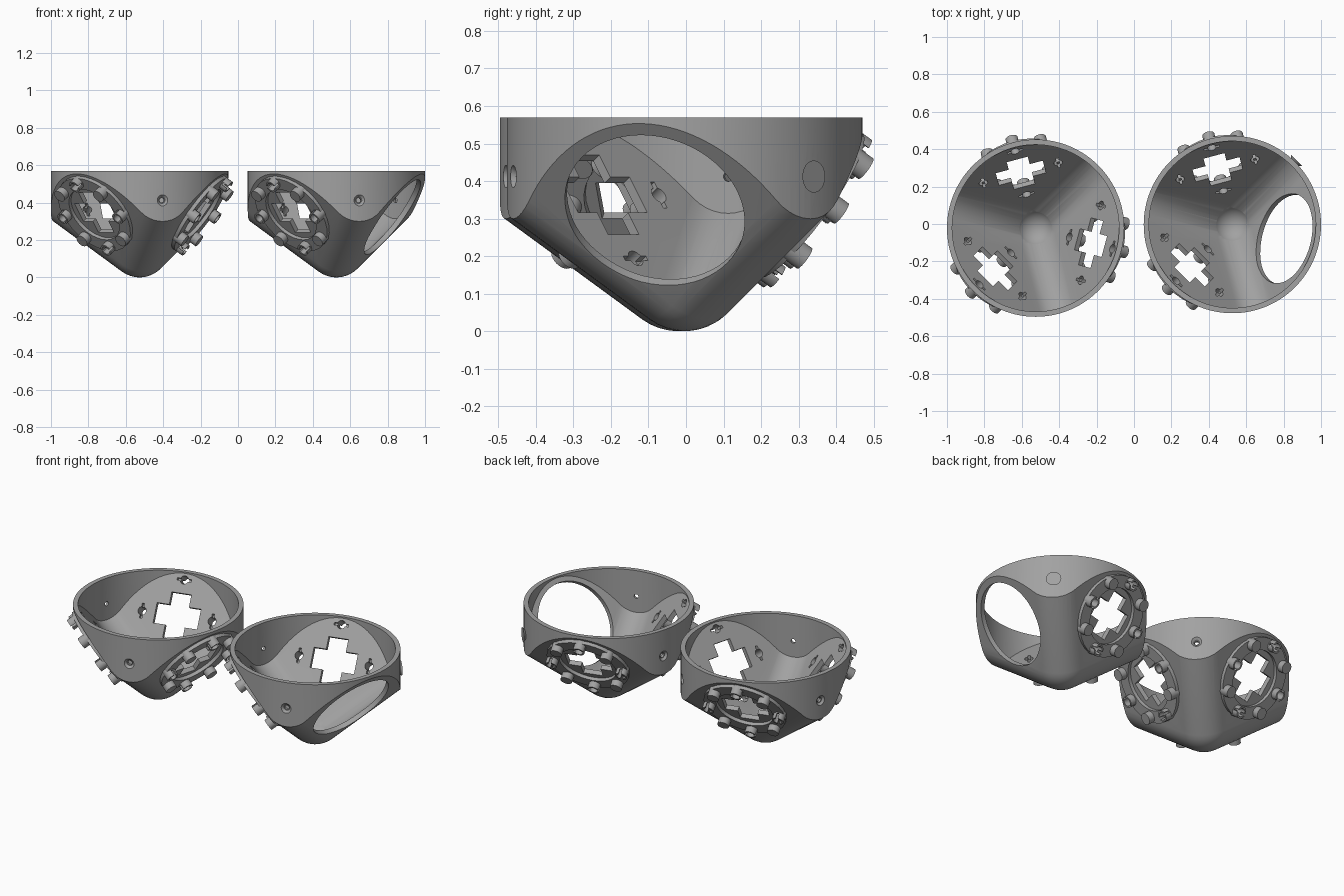
import bpy, bmesh, math
from mathutils import Matrix, Vector

cube = bpy.data.objects.get("Cube")
if cube:
    bpy.data.objects.remove(cube, do_unlink=True)

R, TOP, WALL = 0.474, 0.57, 0.028       # cup radius, rim height, wall
CORNER, FILLET = -0.117, 0.16           # sharp corner height, edge rounding
FACES = [math.radians(a) for a in (-15, 105, 225)]
FACE_DIST = 0.328                       # plate centre, distance from the cup axis

grey = bpy.data.materials.new("matte grey")
grey.diffuse_color = (0.36, 0.36, 0.36, 1)
grey.use_nodes = True
grey.node_tree.nodes["Principled BSDF"].inputs["Base Color"].default_value = (0.36, 0.36, 0.36, 1)


def finish(bm, name, matrix=Matrix()):
    bmesh.ops.recalc_face_normals(bm, faces=bm.faces)
    mesh = bpy.data.meshes.new(name)
    bm.to_mesh(mesh)
    bm.free()
    mesh.transform(matrix)
    mesh.materials.append(grey)
    ob = bpy.data.objects.new(name, mesh)
    bpy.context.collection.objects.link(ob)
    return ob


def rod(name, r, z0, z1, matrix=Matrix(), sides=24, r_top=None):
    bm = bmesh.new()
    bmesh.ops.create_cone(bm, cap_ends=True, segments=sides, radius1=r,
                          radius2=r if r_top is None else r_top, depth=z1 - z0,
                          matrix=Matrix.Translation((0, 0, (z0 + z1) / 2)))
    return finish(bm, name, matrix)


def box(name, size, matrix):
    bm = bmesh.new()
    bmesh.ops.create_cube(bm, size=1, matrix=Matrix.Diagonal((*size, 1)))
    return finish(bm, name, matrix)


def combine(target, tool, operation='DIFFERENCE'):
    mod = target.modifiers.new("combine", 'BOOLEAN')
    mod.operation, mod.object, mod.solver = operation, tool, 'EXACT'
    bpy.ops.object.select_all(action='DESELECT')
    bpy.context.view_layer.objects.active = target
    target.select_set(True)
    bpy.ops.object.modifier_apply(modifier=mod.name)
    bpy.data.objects.remove(tool, do_unlink=True)


def smooth(ob):
    bpy.ops.object.select_all(action='DESELECT')
    bpy.context.view_layer.objects.active = ob
    ob.select_set(True)
    bpy.ops.object.shade_smooth_by_angle(angle=math.radians(32))


def rounded_corner(name, corner_z, fillet):
    """Rounded cube standing on one corner."""
    bm = bmesh.new()
    bmesh.ops.create_cube(bm, size=1.6, matrix=Matrix.Translation((0.8, 0.8, 0.8)))
    bmesh.ops.bevel(bm, geom=bm.edges[:], offset=fillet, segments=10,
                    profile=0.5, affect='EDGES', clamp_overlap=True)
    h, v = math.sqrt(2 / 3), math.sqrt(1 / 3)
    axes = [Vector((-h * math.cos(a), -h * math.sin(a), v)) for a in FACES]
    turn = Matrix(axes).transposed().to_4x4()
    return finish(bm, name, Matrix.Translation((0, 0, corner_z)) @ turn)


def face_frame(a, centre):
    """x runs around the cup, y up the sloped face, z outward."""
    h, v = math.sqrt(2 / 3), math.sqrt(1 / 3)
    c, s = math.cos(a), math.sin(a)
    cols = [Vector((-s, c, 0)), Vector((v * c, v * s, h)), Vector((h * c, h * s, -v))]
    spot = centre + Vector((FACE_DIST * c, FACE_DIST * s, CORNER + math.sqrt(2) * FACE_DIST))
    return Matrix.Translation(spot) @ Matrix(cols).transposed().to_4x4()


def cross_cutter(frame, arm=0.13, half=0.058):
    pts = []
    for k in range(4):
        ca, sa = round(math.cos(k * math.pi / 2)), round(math.sin(k * math.pi / 2))
        for x, y in ((arm, -half), (arm, half), (half, half)):
            pts.append((x * ca - y * sa, x * sa + y * ca, -0.08))
    bm = bmesh.new()
    face = bm.faces.new([bm.verts.new(p) for p in pts])
    out = bmesh.ops.extrude_face_region(bm, geom=[face])
    bmesh.ops.translate(bm, vec=(0, 0, 0.16),
                        verts=[g for g in out["geom"] if isinstance(g, bmesh.types.BMVert)])
    return finish(bm, "cross_cutter", frame)


def spoke(frame, k, radius=0.207):
    return frame @ Matrix.Rotation(k * math.pi / 4, 4, 'Z') @ Matrix.Translation((radius, 0, 0))


def mount_plate(frame, name):
    # Raised ring
    ring = rod(name + "_ring", 0.238, -0.004, 0.02, frame, 32)
    combine(ring, rod("cutter", 0.165, -0.1, 0.1, frame, 32))
    for k in range(0, 8, 2):
        combine(ring, rod("cutter", 0.024, -0.1, 0.1, spoke(frame, k), 16))
    smooth(ring)
    # Pegs: open sockets on the axes, solid pegs between them
    for k in range(8):
        place = spoke(frame, k)
        peg = rod(f"{name}_peg_{k + 1}", 0.034, -0.004, 0.058, place)
        if k % 2 == 0:
            combine(peg, rod("cutter", 0.024, -0.1, 0.1, place, 16))
            combine(peg, box("cutter", (0.014, 0.1, 0.06), place @ Matrix.Translation((0, 0, 0.055))))
        smooth(peg)


def cup(name, x, y, open_face):
    centre = Vector((x, y, 0))
    # Shell: rounded corner block trimmed by the round wall, then hollowed
    body = rounded_corner(name + "_body", CORNER, FILLET)
    combine(body, rod("trim", R, -0.5, TOP, sides=128), 'INTERSECT')
    hollow = rounded_corner("hollow", CORNER + WALL * math.sqrt(3), FILLET - WALL)
    combine(hollow, rod("trim", R - WALL, -0.5, TOP + 0.1, sides=128), 'INTERSECT')
    combine(body, hollow)
    body.data.transform(Matrix.Translation(centre))

    # Shallow round seat at the bottom
    bm = bmesh.new()
    bmesh.ops.create_uvsphere(bm, u_segments=48, v_segments=32, radius=0.11)
    combine(body, finish(bm, "seat", Matrix.Translation((x, y, 0.128))))

    # Countersunk screw holes above the three ridges
    for a in FACES:
        ridge = Matrix.Rotation(a + math.pi / 3, 4, 'Z') @ Matrix.Rotation(math.pi / 2, 4, 'Y')
        place = Matrix.Translation(centre + Vector((0, 0, 0.412))) @ ridge
        combine(body, rod("cutter", 0.013, R - 0.1, R + 0.1, place, 16))
        combine(body, rod("cutter", 0.017, R - 0.012, R + 0.012, place, 24, 0.043))

    # Sloped faces: a round opening or a plate with a cross opening
    for i, a in enumerate(FACES):
        frame = face_frame(a, centre)
        if i == open_face:
            low = frame @ Matrix.Translation((0, -0.03, 0))
            combine(body, rod("cutter", 0.245, -0.1, 0.1, low, 64))
            continue
        combine(body, cross_cutter(frame))
        for k in range(0, 8, 2):
            place = spoke(frame, k)
            combine(body, rod("cutter", 0.024, -0.06, 0.1, place, 16))
            combine(body, box("cutter", (0.014, 0.085, 0.14), place))
        mount_plate(frame, f"{name}_plate_{i + 1}")
    smooth(body)


cup("right_cup", -0.526, -0.022, None)
cup("left_cup", 0.526, -0.003, 0)
